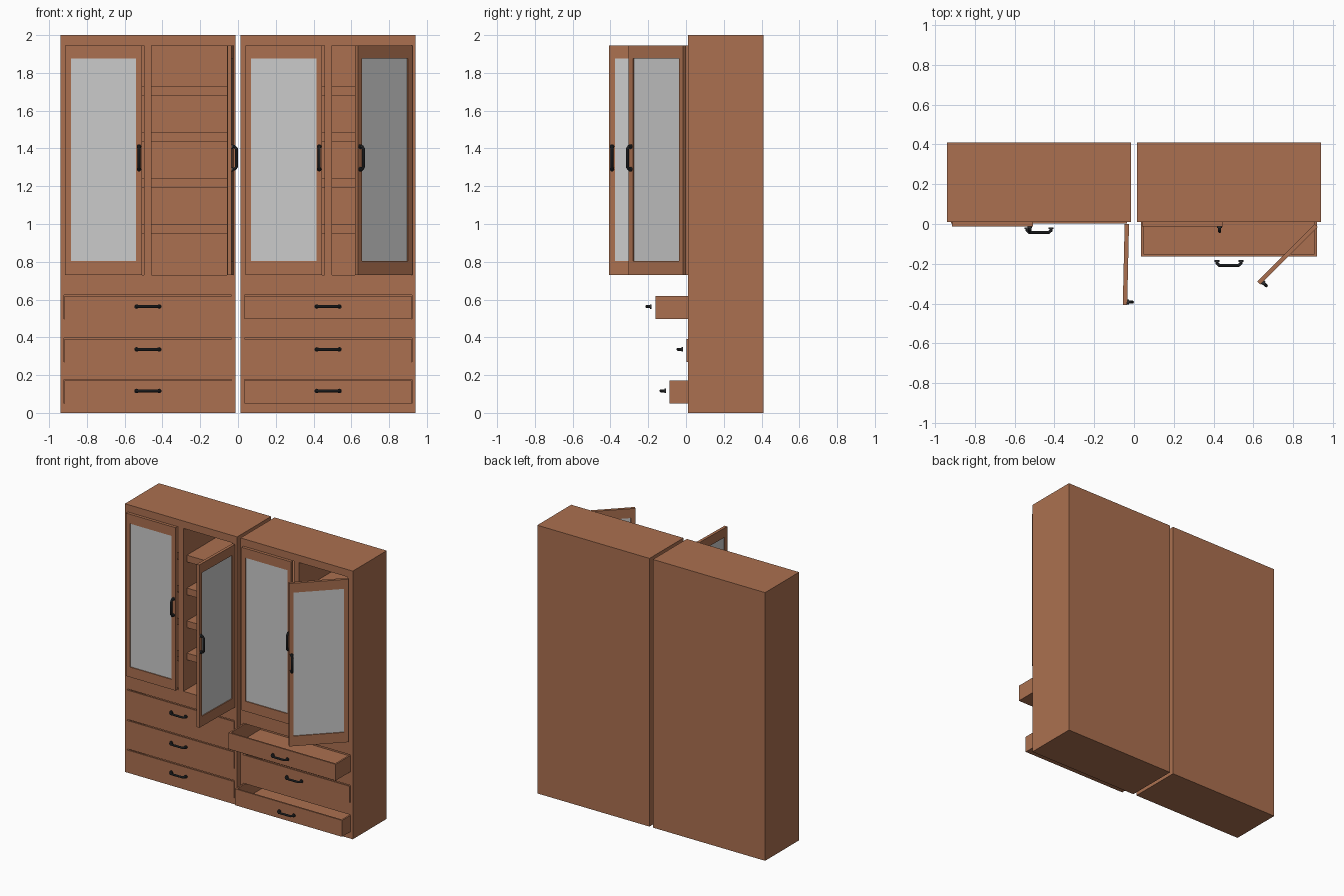
import bpy, bmesh
from math import radians
from mathutils import Matrix, Vector

cube = bpy.data.objects.get("Cube")
if cube:
    bpy.data.objects.remove(cube, do_unlink=True)


def material(name, rgb):
    m = bpy.data.materials.new(name)
    m.use_nodes = True
    m.diffuse_color = (*rgb, 1)
    m.node_tree.nodes["Principled BSDF"].inputs["Base Color"].default_value = (*rgb, 1)
    return m


WOOD = material("brown wood", (0.41, 0.163, 0.08))
GLASS = material("pale grey glass", (0.6, 0.6, 0.6))
METAL = material("dark metal", (0.03, 0.032, 0.035))


def boxes(name, spans, mat, place=Matrix()):
    """One object made of boxes, each given as (x0, x1, y0, y1, z0, z1)."""
    bm = bmesh.new()
    for x0, x1, y0, y1, z0, z1 in spans:
        size = Matrix.Diagonal((x1 - x0, y1 - y0, z1 - z0, 1))
        mid = Matrix.Translation(((x0 + x1) / 2, (y0 + y1) / 2, (z0 + z1) / 2))
        bmesh.ops.create_cube(bm, size=1, matrix=mid @ size)
    mesh = bpy.data.meshes.new(name)
    bm.to_mesh(mesh)
    bm.free()
    mesh.materials.append(mat)
    ob = bpy.data.objects.new(name, mesh)
    ob.matrix_world = place
    bpy.context.collection.objects.link(ob)
    return ob


def activate(ob):
    bpy.ops.object.select_all(action='DESELECT')
    ob.select_set(True)
    bpy.context.view_layer.objects.active = ob


def handle(name, place):
    """Bowed bar along local x, standing out towards local -y."""
    half, out = 0.06, 0.026
    path = [(-half, 0), (-half, -out * 0.6), (-half + 0.012, -out),
            (half - 0.012, -out), (half, -out * 0.6), (half, 0)]
    curve = bpy.data.curves.new(name, 'CURVE')
    curve.dimensions = '3D'
    curve.bevel_depth = 0.008
    curve.bevel_resolution = 2
    curve.use_fill_caps = True
    line = curve.splines.new('POLY')
    line.points.add(len(path) - 1)
    for p, (x, y) in zip(line.points, path):
        p.co = (x, y, 0, 1)
    ob = bpy.data.objects.new(name, curve)
    bpy.context.collection.objects.link(ob)
    activate(ob)
    bpy.ops.object.convert(target='MESH')
    ob = bpy.context.object
    # round feet at both ends
    bm = bmesh.new()
    bm.from_mesh(ob.data)
    for side in (-1, 1):
        foot = Matrix.Translation((side * half, -0.004, 0)) @ Matrix.Rotation(radians(90), 4, 'X')
        bmesh.ops.create_cone(bm, cap_ends=True, segments=16, radius1=0.012,
                              radius2=0.012, depth=0.008, matrix=foot)
    bm.to_mesh(ob.data)
    bm.free()
    ob.data.materials.clear()
    ob.data.materials.append(METAL)
    ob.matrix_world = place
    bpy.ops.object.shade_smooth_by_angle(angle=radians(40))


FRONT, BACK = 0.01, 0.41
HALF = 0.463
DOOR_W, DOOR_T = 0.407, 0.022
Z0, Z1 = 0.73, 1.945
DRAWER_Z = (0.05, 0.27, 0.497)
DRAWER_H, DRAWER_HALF = 0.122, 0.442
SHELF_Z = (0.95, 1.19, 1.435, 1.68)
BAYS = ((-0.419, -0.02), (0.02, 0.419))


def door(name, place, hinge_side):
    """Framed glass door; hinge edge at the origin, back on local y = 0."""
    a, b = (0, DOOR_W) if hinge_side < 0 else (-DOOR_W, 0)
    stile, bottom, top = 0.031, Z0 + 0.075, Z1 - 0.07
    boxes(name + "_frame", [
        (a, a + stile, -DOOR_T, 0, Z0, Z1),
        (b - stile, b, -DOOR_T, 0, Z0, Z1),
        (a + stile, b - stile, -DOOR_T, 0, Z0, bottom),
        (a + stile, b - stile, -DOOR_T, 0, top, Z1)], WOOD, place)
    boxes(name + "_glass", [(a + stile, b - stile, -0.015, -0.007, bottom, top)], GLASS, place)
    grip = Vector((-hinge_side * (DOOR_W - 0.016), -DOOR_T, 1.35))
    handle(name + "_handle", place @ Matrix.Translation(grip) @ Matrix.Rotation(radians(90), 4, 'Y'))


def drawer(name, cx, y, z):
    """Open-topped tray with its front face at y."""
    w, t, end, top = DRAWER_HALF, 0.012, y + 0.37, z + DRAWER_H
    place = Matrix.Translation((cx, 0, 0))
    boxes(name, [
        (-w, w, y, y + t, z, top),
        (-w, w, end - t, end, z, top),
        (-w, -w + t, y + t, end - t, z, top),
        (w - t, w, y + t, end - t, z, top),
        (-w + t, w - t, y + t, end - t, z, z + t)], WOOD, place)
    handle(name + "_handle", Matrix.Translation((cx, y - 0.02, z + 0.066)))


def cabinet(side, cx, open_angle, drawer_fronts):
    place = Matrix.Translation((cx, 0, 0))
    # carcass with bays and drawer slots cut out
    body = boxes(side + "_carcass", [(-HALF, HALF, FRONT, BACK, 0, 2)], WOOD, place)
    holes = [(a, b, -0.1, 0.39, Z0, Z1) for a, b in BAYS]
    holes += [(-DRAWER_HALF - 0.001, DRAWER_HALF + 0.001, -0.1, 0.39, z - 0.001, z + DRAWER_H + 0.005)
              for z in DRAWER_Z]
    cutter = boxes(side + "_cutter", holes, WOOD, place)
    cutter.hide_render = True
    cut = body.modifiers.new("openings", 'BOOLEAN')
    cut.operation, cut.solver, cut.object = 'DIFFERENCE', 'EXACT', cutter
    activate(body)
    bpy.ops.object.modifier_apply(modifier=cut.name)
    bpy.data.objects.remove(cutter, do_unlink=True)
    # shelves
    boxes(side + "_shelves", [(a, b, 0.05, 0.392, z, z + 0.05) for a, b in BAYS for z in SHELF_Z],
          WOOD, place)
    # closed door and open door
    door(side + "_closed_door", Matrix.Translation((cx - 0.438, FRONT, 0)), -1)
    door(side + "_open_door", Matrix.Translation((cx + 0.43, 0, 0))
         @ Matrix.Rotation(radians(open_angle), 4, 'Z'), 1)
    # drawers from bottom to top
    for label, y, z in zip(("lower", "middle", "upper"), drawer_fronts, DRAWER_Z):
        drawer(f"{side}_{label}_drawer", cx, y, z)


cabinet("right", -0.477, 88.7, (0.003, 0.003, 0.003))
cabinet("left", 0.477, 45, (-0.087, 0.003, -0.162))
